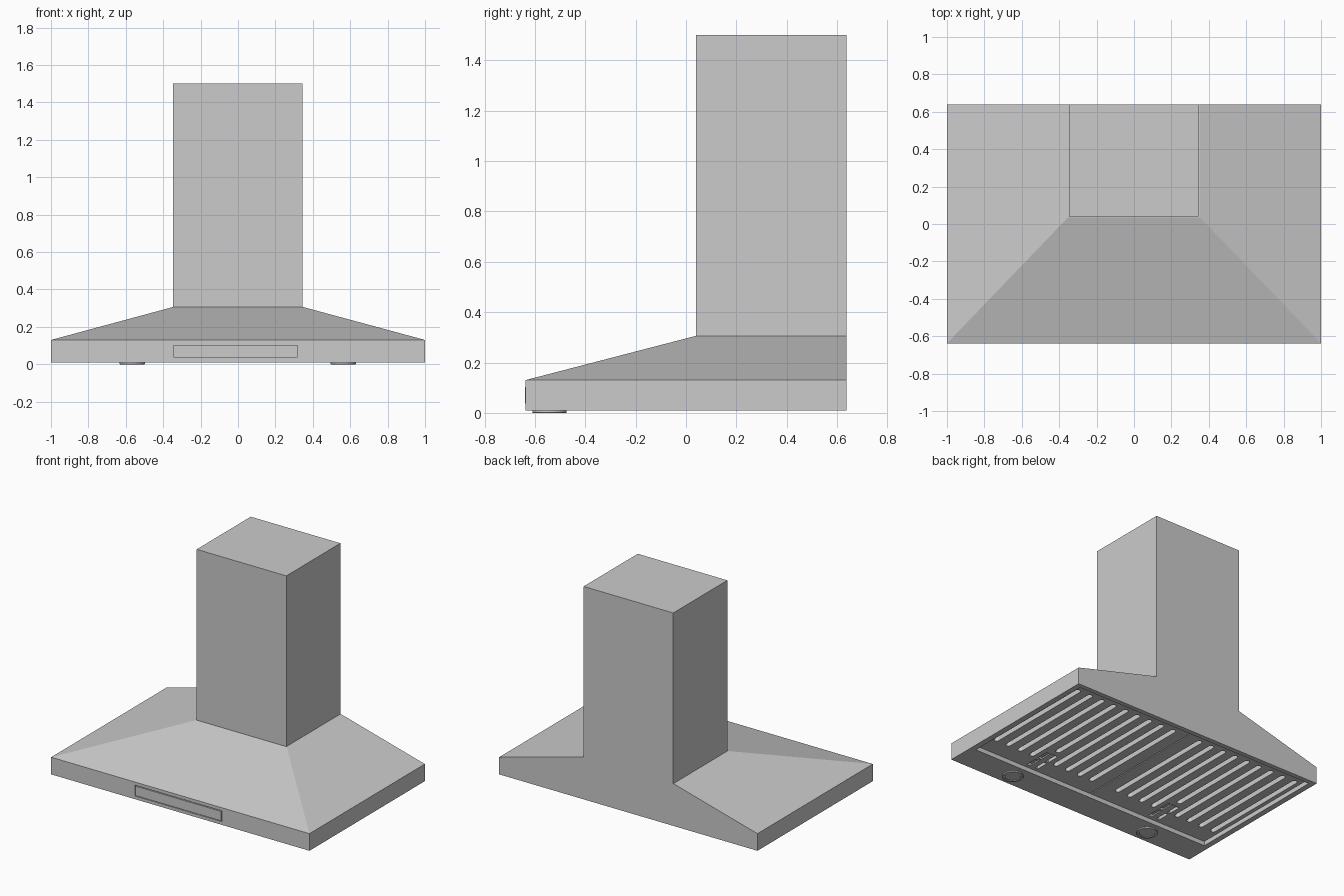
import bpy, bmesh, math
from mathutils import Matrix

if "Cube" in bpy.data.objects:
    bpy.data.objects.remove(bpy.data.objects["Cube"])


def finish(name, bm):
    bmesh.ops.recalc_face_normals(bm, faces=bm.faces)
    me = bpy.data.meshes.new(name)
    bm.to_mesh(me)
    bm.free()
    ob = bpy.data.objects.new(name, me)
    bpy.context.collection.objects.link(ob)
    return ob


def add_loft(bm, rings):
    """Capped skin through rings of points with equal counts."""
    vs = [[bm.verts.new(p) for p in r] for r in rings]
    n = len(vs[0])
    for a, b in zip(vs, vs[1:]):
        for i in range(n):
            j = (i + 1) % n
            bm.faces.new((a[i], a[j], b[j], b[i]))
    bm.faces.new(vs[0])
    bm.faces.new(vs[-1])


def rect(x0, x1, y0, y1, z):
    return [(x0, y0, z), (x1, y0, z), (x1, y1, z), (x0, y1, z)]


def add_box(bm, x0, x1, y0, y1, z0, z1):
    add_loft(bm, [rect(x0, x1, y0, y1, z0), rect(x0, x1, y0, y1, z1)])


def box(name, *dims):
    bm = bmesh.new()
    add_box(bm, *dims)
    return finish(name, bm)


def capsule(x, y0, y1, r, z, n=6):
    """Rounded slot outline running along y."""
    top = [(x + r * math.cos(math.pi * i / n), y1 - r + r * math.sin(math.pi * i / n), z)
           for i in range(n + 1)]
    low = [(x - r * math.cos(math.pi * i / n), y0 + r - r * math.sin(math.pi * i / n), z)
           for i in range(n + 1)]
    return top + low


def cut(ob, cutter):
    cutter.hide_render = True
    m = ob.modifiers.new("cut", 'BOOLEAN')
    m.operation, m.solver, m.object = 'DIFFERENCE', 'EXACT', cutter
    bpy.context.view_layer.objects.active = ob
    bpy.ops.object.modifier_apply(modifier=m.name)
    bpy.data.objects.remove(cutter)


# Canopy: straight rim, then slopes rising to the chimney
bm = bmesh.new()
add_loft(bm, [rect(-1, 1, -.638, .638, .01), rect(-1, 1, -.638, .638, .13),
              rect(-.352, .352, .036, .638, .305)])
canopy = finish("canopy", bm)
cut(canopy, box("filter_recess", -.96, .96, -.44, .605, -.05, .085))
cut(canopy, box("control_recess", -.35, .322, -.7, -.63, .032, .108))

# Chimney
box("chimney", -.348, .346, .04, .638, .30, 1.5)

# Control panel on the front rim
box("control_panel", -.345, .317, -.639, -.625, .037, .103)

# Two slotted grease filters with a pull handle each
for side, s in (("left", -1), ("right", 1)):
    xa, xb = sorted((s * .004, s * .956))
    filt = box(side + "_filter", xa, xb, -.436, .601, .038, .09)
    bm = bmesh.new()
    for i in range(9):
        x = .11 + .1 * i
        start = -.17 if i == 4 else -.31
        add_loft(bm, [capsule(s * x, start, .54, .018, z) for z in (.0, .078)])
    hx = s * .51
    add_box(bm, hx - .045, hx + .045, -.41, -.21, 0, .06)
    cut(filt, finish("slot_cutter", bm))
    bm = bmesh.new()
    add_box(bm, hx - .02, hx + .02, -.415, -.205, .036, .046)
    add_box(bm, hx - .05, hx + .05, -.32, -.30, .038, .055)
    finish(side + "_filter_handle", bm)

# Round lamps under the front rim, with a stepped lens
for side, x in (("left", -.565), ("right", .563)):
    bm = bmesh.new()
    rings = [(.068, .02), (.068, .002), (.066, 0), (.052, 0), (.05, .004)]
    add_loft(bm, [[(x + r * math.cos(a), -.542 + r * math.sin(a), z)
                   for a in (math.tau * i / 32 for i in range(32))] for r, z in rings])
    lamp = finish(side + "_lamp", bm)
    bpy.ops.object.select_all(action='DESELECT')
    lamp.select_set(True)
    bpy.context.view_layer.objects.active = lamp
    bpy.ops.object.shade_smooth_by_angle(angle=math.radians(30))
